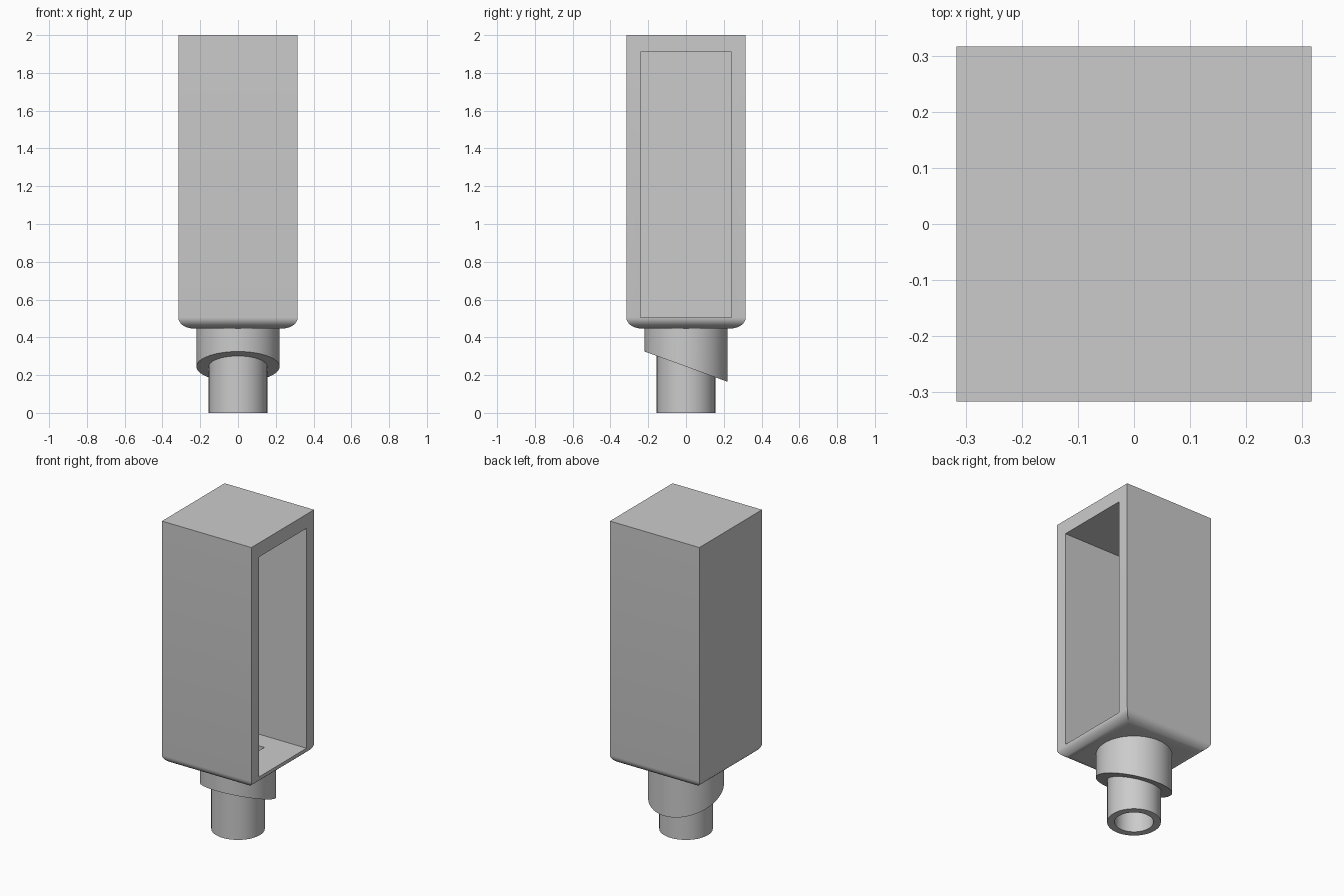
import bpy, bmesh, math

default = bpy.data.objects.get("Cube")
if default:
    bpy.data.objects.remove(default, do_unlink=True)

GREY = (0.6, 0.6, 0.6, 1.0)
grey = bpy.data.materials.new("plain grey")
grey.use_nodes = True
grey.diffuse_color = GREY
grey.node_tree.nodes["Principled BSDF"].inputs["Base Color"].default_value = GREY

HALF, TOP, BASE, FLOOR = 0.316, 2.0, 0.447, 0.506
COLLAR_R, NECK_R, BORE_R = 0.22, 0.155, 0.112


def add_object(name, bm):
    bmesh.ops.recalc_face_normals(bm, faces=bm.faces)
    mesh = bpy.data.meshes.new(name)
    bm.to_mesh(mesh)
    bm.free()
    obj = bpy.data.objects.new(name, mesh)
    bpy.context.collection.objects.link(obj)
    mesh.materials.append(grey)
    return obj


def loft(bm, rings, closed=False):
    """Skin a list of equal point rings, capping the ends unless closed."""
    loops = [[bm.verts.new(p) for p in ring] for ring in rings]
    pairs = list(zip(loops, loops[1:]))
    if closed:
        pairs.append((loops[-1], loops[0]))
    for a, b in pairs:
        n = len(a)
        for i in range(n):
            j = (i + 1) % n
            bm.faces.new((a[i], a[j], b[j], b[i]))
    if not closed:
        bm.faces.new(loops[0])
        bm.faces.new(loops[-1])


def square(h, z):
    return [(-h, -h, z), (h, -h, z), (h, h, z), (-h, h, z)]


def circle(r, height, n=64):
    """Ring of radius r whose height is a function of y."""
    points = []
    for i in range(n):
        a = math.tau * i / n
        y = r * math.sin(a)
        points.append((r * math.cos(a), y, height(y)))
    return points


def tube(name, outer, inner, bottom, top):
    bm = bmesh.new()
    loft(bm, [circle(outer, bottom), circle(outer, top),
              circle(inner, top), circle(inner, bottom)], closed=True)
    return add_object(name, bm)


def cut_box(target, low, high):
    bm = bmesh.new()
    loft(bm, [[(low[0], low[1], z), (high[0], low[1], z),
               (high[0], high[1], z), (low[0], high[1], z)]
              for z in (low[2], high[2])])
    cutter = add_object("cutter", bm)
    cutter.hide_render = True
    mod = target.modifiers.new("cut", "BOOLEAN")
    mod.operation, mod.solver, mod.object = "DIFFERENCE", "EXACT", cutter
    bpy.context.view_layer.objects.active = target
    bpy.ops.object.modifier_apply(modifier=mod.name)
    bpy.data.objects.remove(cutter, do_unlink=True)


# Housing: square block with a rounded lower edge
bm = bmesh.new()
rings = []
for i in range(9):
    a = math.pi / 2 * i / 8
    rings.append(square(HALF - 0.08 * (1 - math.sin(a)),
                        FLOOR - (FLOOR - BASE) * math.cos(a)))
rings.append(square(HALF, TOP))
loft(bm, rings)
housing = add_object("housing", bm)

# Window opening on one side, and a square hole through its floor
cut_box(housing, (-0.24, -0.24, FLOOR), (0.5, 0.24, 1.91))
cut_box(housing, (-0.11, -0.11, BASE - 0.1), (0.11, 0.11, FLOOR + 0.1))

# Collar with a slanted lower end, and the hollow neck inside it
collar = tube("collar", COLLAR_R, NECK_R,
              lambda y: 0.245 - 0.364 * y, lambda y: BASE)
neck = tube("neck", NECK_R, BORE_R, lambda y: 0.0, lambda y: BASE)

# Smooth round surfaces, sharp edges
bpy.ops.object.select_all(action="DESELECT")
for obj in (housing, collar, neck):
    obj.select_set(True)
bpy.context.view_layer.objects.active = housing
bpy.ops.object.shade_smooth_by_angle(angle=math.radians(30))
